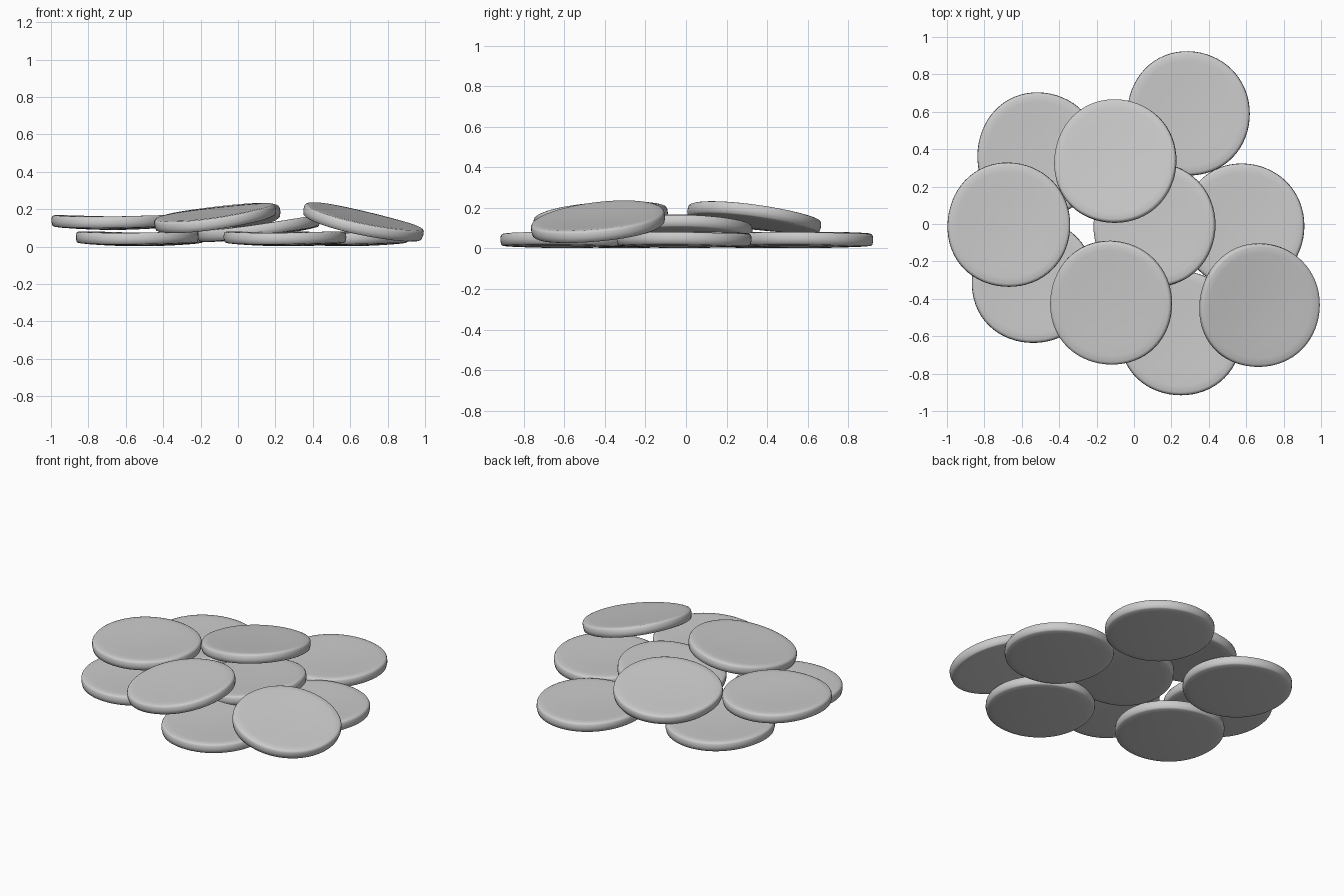
import bpy, bmesh
from math import sin, cos, pi, sqrt
from mathutils import Vector

if "Cube" in bpy.data.objects:
    bpy.data.objects.remove(bpy.data.objects["Cube"])

SEG = 64
# disc cross-section: (radius fraction, height), bottom centre to top centre
PROFILE = [(0.3, -0.040), (0.6, -0.036), (0.85, -0.031), (0.96, -0.027), (0.985, -0.022),
           (1.0, 0.0), (0.995, 0.022), (0.98, 0.030), (0.95, 0.034), (0.85, 0.034),
           (0.6, 0.030), (0.3, 0.027)]


def wave(f, a):
    """Gentle undulation of the disc surface."""
    return 0.005 * f * f * cos(2 * a + 0.6)


def disc(name, x, y, z, sx=0.0, sy=0.0):
    """Slightly irregular disc; sx and sy are its slopes along x and y."""
    bm = bmesh.new()
    rings = []
    for f, h in PROFILE:
        ring = []
        for i in range(SEG):
            a = 2 * pi * i / SEG
            r = f * (1 - 0.006 * cos(4 * a + 0.5) + 0.005 * cos(3 * a + 1))
            ring.append(bm.verts.new((0.330 * r * cos(a), 0.334 * r * sin(a), h + wave(f, a))))
        rings.append(ring)
    for lo, hi in zip(rings, rings[1:]):
        for i in range(SEG):
            j = (i + 1) % SEG
            bm.faces.new((lo[i], lo[j], hi[j], hi[i]))
    # close both faces with a centre point
    for ring, h, flip in ((rings[0], -0.041, True), (rings[-1], 0.026, False)):
        c = bm.verts.new((0, 0, h))
        for i in range(SEG):
            p, q = ring[i], ring[(i + 1) % SEG]
            bm.faces.new((q, p, c) if flip else (p, q, c))
    for face in bm.faces:
        face.smooth = True
    mesh = bpy.data.meshes.new(name)
    bm.to_mesh(mesh)
    bm.free()
    ob = bpy.data.objects.new(name, mesh)
    bpy.context.collection.objects.link(ob)
    ob.location = (x, y, z)
    ob.rotation_mode = 'QUATERNION'
    ob.rotation_quaternion = Vector((0, 0, 1)).rotation_difference(Vector((-sx, -sy, 1)))


# ring of discs lying on the ground
for k, (x, y) in enumerate([(0.29, 0.59), (-0.51, 0.37), (-0.54, -0.305),
                            (0.25, -0.585), (0.582, -0.01)]):
    disc(f"ground_disc_{k + 1}", x, y, 0.043)

# discs leaning on the ring
disc("centre_disc", 0.11, -0.005, 0.088, 0.13, 0.0)
disc("left_top_disc", -0.67, -0.005, 0.130)
disc("back_top_disc", -0.10, 0.335, 0.148, 0.10, -0.12)
disc("front_top_disc", -0.122, -0.422, 0.150, 0.13, 0.09)
disc("right_top_disc", 0.668, -0.435, 0.125, -0.22, 0.11)
